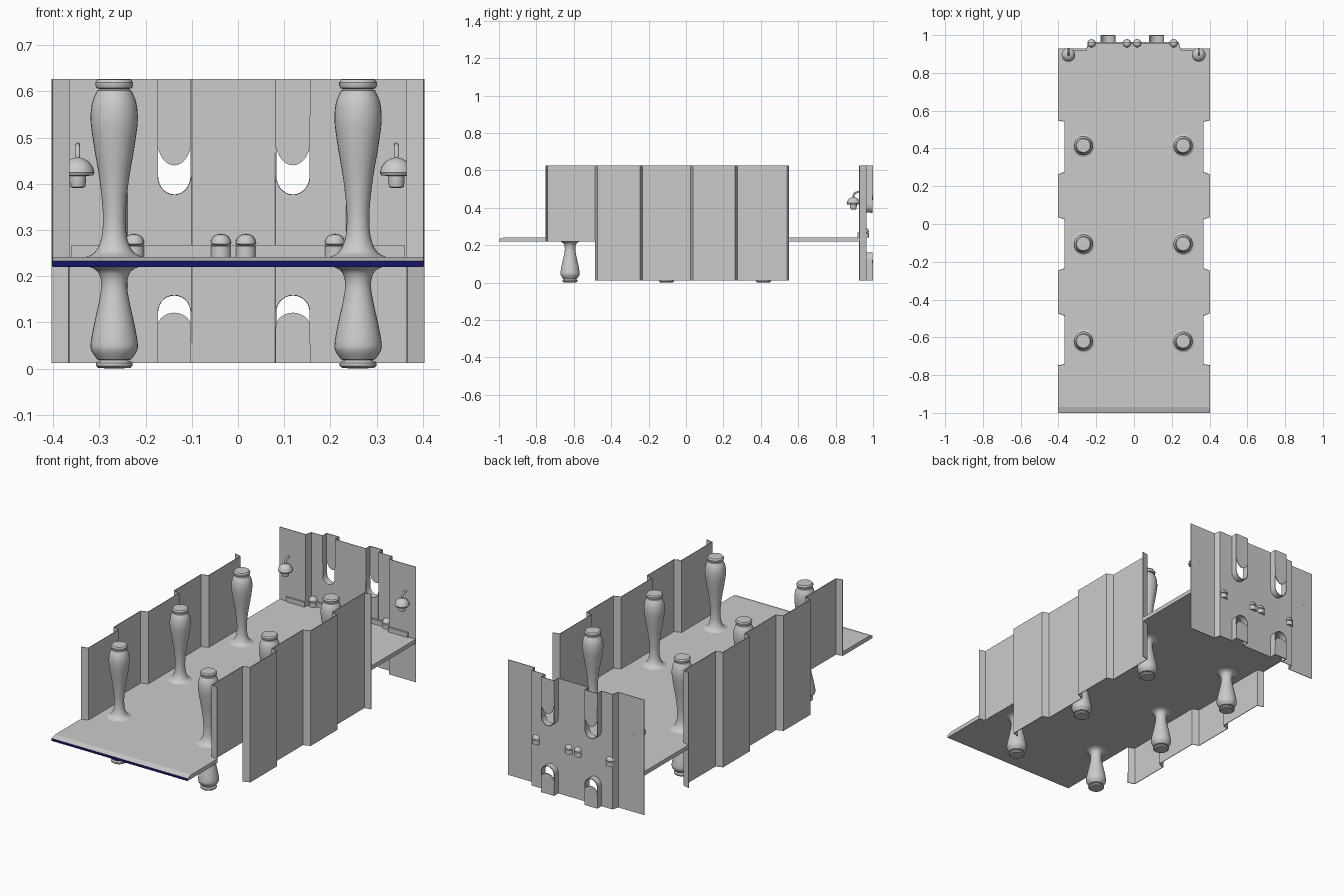
import bpy, bmesh, math

if "Cube" in bpy.data.objects:
    bpy.data.objects.remove(bpy.data.objects["Cube"])

def mat(name, c):
    m = bpy.data.materials.new(name)
    m.diffuse_color = (*c, 1)
    m.use_nodes = True
    m.node_tree.nodes["Principled BSDF"].inputs["Base Color"].default_value = m.diffuse_color
    return m

GREY = mat("plain grey", (0.6, 0.6, 0.6))
NAVY = mat("navy trim", (0.008, 0.008, 0.13))

def finish(name, bm, mats=(GREY,), thick=0, smooth=True):
    bmesh.ops.remove_doubles(bm, verts=bm.verts, dist=1e-5)
    bmesh.ops.recalc_face_normals(bm, faces=bm.faces)
    me = bpy.data.meshes.new(name)
    bm.to_mesh(me)
    bm.free()
    ob = bpy.data.objects.new(name, me)
    bpy.context.collection.objects.link(ob)
    for m in mats:
        me.materials.append(m)
    if thick:
        s = ob.modifiers.new("sheet", 'SOLIDIFY')
        s.thickness, s.offset = thick, 0
    if smooth:
        bpy.ops.object.select_all(action='DESELECT')
        ob.select_set(True)
        bpy.context.view_layer.objects.active = ob
        bpy.ops.object.shade_smooth_by_angle(angle=math.radians(35))
    return ob

def quad(bm, *pts):
    bm.faces.new([bm.verts.new(p) for p in pts])

def box(bm, x0, x1, y0, y1, z0, z1):
    r = bmesh.ops.create_cube(bm, size=1)
    for v in r["verts"]:
        v.co = ((x0, x1)[v.co.x > 0], (y0, y1)[v.co.y > 0], (z0, z1)[v.co.z > 0])

def lathe(name, prof, loc, n=28):
    # prof: (radius, z) pairs from bottom to top, ends closed
    bm = bmesh.new()
    rings = [[bm.verts.new((loc[0] + r * math.cos(2 * math.pi * i / n),
                            loc[1] + r * math.sin(2 * math.pi * i / n), loc[2] + z))
              for i in range(n)] for r, z in prof]
    for a, b in zip(rings, rings[1:]):
        for i in range(n):
            bm.faces.new((a[i], a[(i + 1) % n], b[(i + 1) % n], b[i]))
    bm.faces.new(rings[0])
    bm.faces.new(rings[-1])
    return finish(name, bm)

def spline(pts, sub=4):
    # smooth curve through the profile points
    out = []
    for i in range(len(pts) - 1):
        p = [pts[max(0, min(len(pts) - 1, i + k))] for k in (-1, 0, 1, 2)]
        for s in range(sub):
            t = s / sub
            out.append(tuple(0.5 * (2 * b + (c - a) * t + (2 * a - 5 * b + 4 * c - d) * t * t
                       + (3 * b - a - 3 * c + d) * t ** 3) for a, b, c, d in zip(*p)))
    return out + [pts[-1]]

IN, OUT = 0.366, 0.402
SIDE = [(-0.75, OUT), (-0.742, IN), (-0.485, IN), (-0.472, OUT), (-0.248, OUT), (-0.235, IN),
        (0.025, IN), (0.038, OUT), (0.262, OUT), (0.275, IN), (0.542, IN), (0.55, OUT)]
ZB, ZT = 0.012, 0.627      # wall bottom and top
F0, F1 = 0.22, 0.242       # floor bottom and top

# floor slab following the folded side walls
bm = bmesh.new()
outline = ([(OUT, -0.97)] + [(x, y) for y, x in SIDE] +
           [(OUT, 0.928), (0.245, 0.928), (0.235, 0.963), (-0.24, 0.963), (-0.25, 0.928), (-OUT, 0.928)] +
           [(-x, y) for y, x in reversed(SIDE)] + [(-OUT, -0.97)])
lo = [bm.verts.new((x, y, F0)) for x, y in outline]
hi = [bm.verts.new((x, y, F1)) for x, y in outline]
bm.faces.new(lo)
bm.faces.new(hi)
for i in range(len(lo)):
    j = (i + 1) % len(lo)
    bm.faces.new((lo[i], lo[j], hi[j], hi[i]))
finish("floor", bm, smooth=False)

# sloping front lip with navy edge
bm = bmesh.new()
box(bm, -OUT, OUT, -1, -0.97, F0, F1)
for v in bm.verts:
    if v.co.y < -0.99 and v.co.z > 0.23:
        v.co.z = 0.233
bm.normal_update()
for f in bm.faces:
    f.material_index = int(f.normal.y < -0.9)
finish("floor_front_lip", bm, (GREY, NAVY), smooth=False)

# folded side walls
for s, name in ((-1, "left_wall"), (1, "right_wall")):
    bm = bmesh.new()
    for (y0, x0), (y1, x1) in zip(SIDE, SIDE[1:]):
        zb = 0.222 if y0 < -0.49 else ZB
        if zb > ZB:
            zs = [zb, ZT]
        else:
            zs = [ZB, 0.222, ZT]
        for a, b in zip(zs, zs[1:]):
            quad(bm, (s * x0, y0, a), (s * x1, y1, a), (s * x1, y1, b), (s * x0, y0, b))
    finish(name, bm, thick=0.004, smooth=False)

# back wall: stepped panels with two slotted columns
SLOTS = [(-0.175, -0.101), (0.081, 0.157)]
YW, YP, N = 0.963, 0.998, 14
bm = bmesh.new()
panels = [(-OUT, -0.25, 0.928, 0.928), (-0.25, -0.24, 0.928, YW), (-0.24, SLOTS[0][0], YW, YW),
          (SLOTS[0][1], SLOTS[1][0], YW, YW), (SLOTS[1][1], 0.235, YW, YW),
          (0.235, 0.245, YW, 0.928), (0.245, OUT, 0.928, 0.928)]
for x0, x1, y0, y1 in panels:
    quad(bm, (x0, y0, ZB), (x1, y1, ZB), (x1, y1, ZT), (x0, y0, ZT))

def arc(a, b, z, h):
    c, r = (a + b) / 2, (b - a) / 2
    return [(c - r * math.cos(math.pi * i / N), z + h * math.sin(math.pi * i / N)) for i in range(N + 1)]

for a, b in SLOTS:
    up, low = arc(a, b, 0.417, -0.042), arc(a, b, 0.122, 0.038)
    pup, plow = arc(a, b, 0.495, -0.055), arc(a, b, 0.088, 0.033)
    for i in range(N):
        for bot, top, y in ((low, up, YW), (pup, None, YP), (None, plow, YP)):
            b0, b1 = (bot[i], bot[i + 1]) if bot else ((top[i][0], ZB), (top[i + 1][0], ZB))
            t0, t1 = (top[i], top[i + 1]) if top else ((bot[i][0], ZT), (bot[i + 1][0], ZT))
            quad(bm, *[(p[0], y, p[1]) for p in (b0, b1, t1, t0)])
    # rim of each slot joining wall and recessed plate
    for path, end in ((up, ZT), (low, ZB)):
        path = [(a, end)] + path + [(b, end)]
        for p, q in zip(path, path[1:]):
            quad(bm, (p[0], YW, p[1]), (q[0], YW, q[1]), (q[0], YP, q[1]), (p[0], YP, p[1]))
finish("back_wall", bm, thick=0.004, smooth=False)

# low ledge at the foot of the back wall
bm = bmesh.new()
box(bm, -0.36, -0.25, 0.918, 0.928, F1, 0.267)
box(bm, 0.245, 0.36, 0.918, 0.928, F1, 0.267)
box(bm, -0.24, 0.235, 0.952, 0.962, F1, 0.267)
finish("back_ledge", bm, smooth=False)

# round-headed knobs on the ledge
knob = [(0.022, F1), (0.022, 0.265), (0.013, 0.266), (0.022, 0.27), (0.021, 0.278),
        (0.016, 0.286), (0.008, 0.29), (0.001, 0.291)]
for x in (-0.225, -0.037, 0.017, 0.21):
    lathe("ledge_knob", knob, (x, 0.957, 0), 18)

# turned pillars, above and below the floor
upper = spline([(0.06, F1), (0.042, 0.252), (0.030, 0.275), (0.025, 0.305), (0.025, 0.345), (0.032, 0.41),
                (0.043, 0.475), (0.051, 0.535), (0.048, 0.575), (0.037, 0.602)])
upper += [(0.030, 0.605), (0.038, 0.607), (0.041, 0.613), (0.041, 0.619), (0.036, 0.626), (0.001, 0.627)]
lower = [(0.001, 0), (0.034, 0.001), (0.040, 0.006), (0.040, 0.012), (0.036, 0.016), (0.030, 0.018)]
lower += spline([(0.037, 0.02), (0.049, 0.038), (0.051, 0.055), (0.044, 0.095), (0.032, 0.15),
                 (0.028, 0.185), (0.036, 0.21), (0.055, 0.221)])
for x in (-0.268, 0.26):
    for y in (-0.62, -0.105, 0.415):
        lathe("pillar_upper", upper, (x, y, 0))
        lathe("pillar_lower", lower, (x, y, 0))

# hanging wall lamps with curved hooks
lamp = [(0.010, 0.391), (0.016, 0.393), (0.018, 0.407), (0.018, 0.417), (0.033, 0.418), (0.036, 0.424),
        (0.033, 0.436), (0.024, 0.448), (0.012, 0.455), (0.003, 0.457)]
for x in (-0.347, 0.343):
    lathe("wall_lamp", lamp, (x, 0.895, 0), 24)
    cu = bpy.data.curves.new("lamp_hook", 'CURVE')
    cu.dimensions, cu.bevel_depth, cu.bevel_resolution = '3D', 0.005, 2
    cu.use_fill_caps = True
    sp = cu.splines.new('POLY')
    pts = spline([(0.895, 0.45), (0.897, 0.468), (0.908, 0.481), (0.928, 0.484)])
    sp.points.add(len(pts) - 1)
    for p, (y, z) in zip(sp.points, pts):
        p.co = (x, y, z, 1)
    ob = bpy.data.objects.new("lamp_hook", cu)
    bpy.context.collection.objects.link(ob)
    cu.materials.append(GREY)
